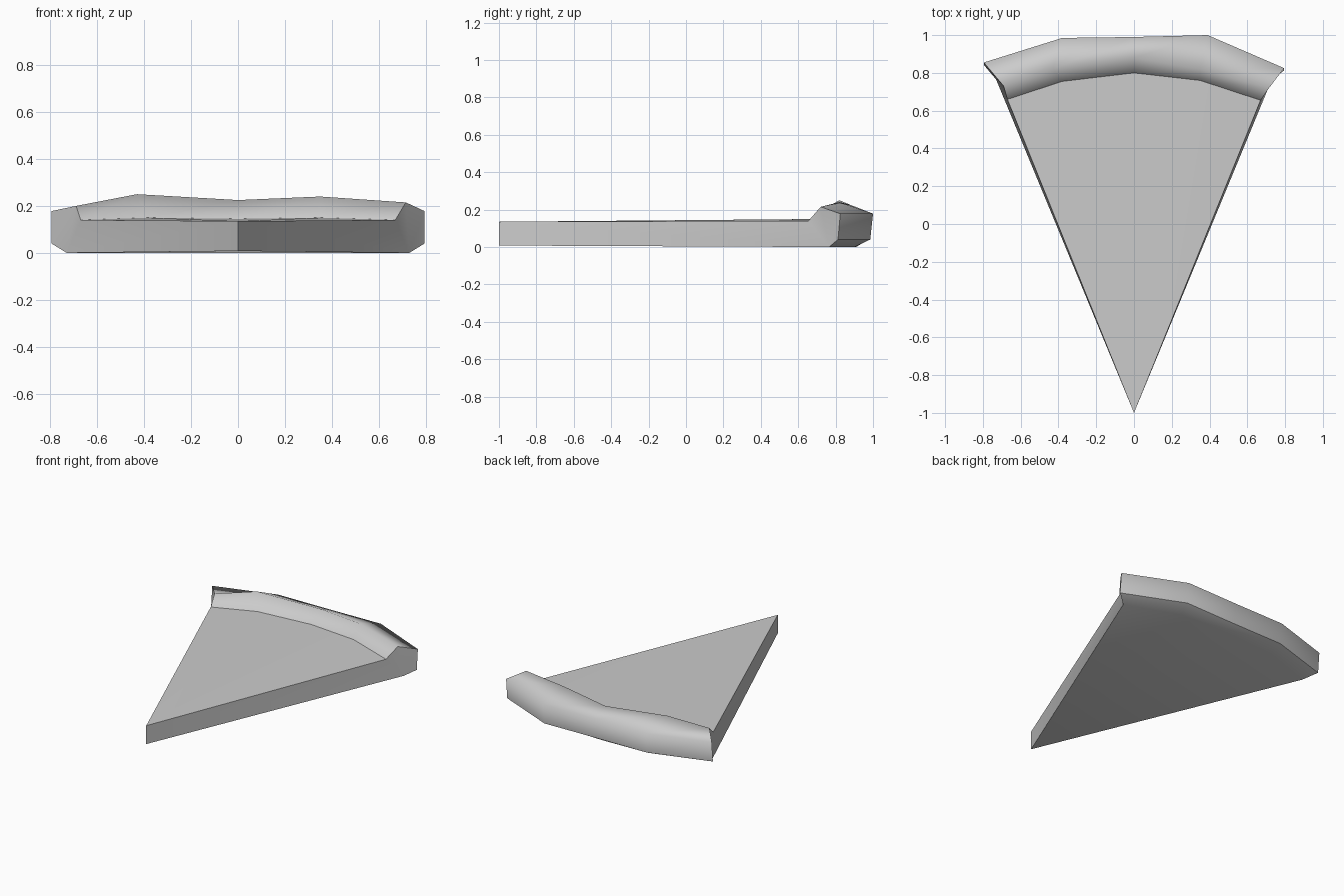
import bpy
import bmesh

if "Cube" in bpy.data.objects:
    bpy.data.objects.remove(bpy.data.objects["Cube"], do_unlink=True)

# Single plain material
grey = bpy.data.materials.new("plain grey")
grey.use_nodes = True
colour = (0.6, 0.6, 0.6, 1.0)
grey.diffuse_color = colour
grey.node_tree.nodes["Principled BSDF"].inputs["Base Color"].default_value = colour

# Crust cross-sections from right to left: inner edge, crest, outer rim, underside
sections = [
    dict(inner=(-0.67, 0.66, 0.14), crest=(-0.69, 0.73, 0.20), rim=(-0.795, 0.855), under=(-0.73, 0.765)),
    dict(inner=(-0.38, 0.755, 0.15), crest=(-0.43, 0.82, 0.25), rim=(-0.38, 0.985), under=(-0.37, 0.89)),
    dict(inner=(0, 0.8, 0.145), crest=(0, 0.88, 0.225), rim=(0, 0.99), under=(0, 0.91)),
    dict(inner=(0.35, 0.76, 0.15), crest=(0.35, 0.82, 0.24), rim=(0.39, 1.0), under=(0.37, 0.9)),
    dict(inner=(0.67, 0.655, 0.14), crest=(0.715, 0.72, 0.215), rim=(0.795, 0.825), under=(0.73, 0.765)),
]
RIM_TOP, RIM_LOW = 0.178, 0.04

bm = bmesh.new()
rings = []
for s in sections:
    x, y = s["rim"]
    points = [s["inner"], s["crest"], (x, y, RIM_TOP),
              (x, y * 0.985, RIM_LOW), (*s["under"], 0)]
    rings.append([bm.verts.new(p) for p in points])
tip_top = bm.verts.new((0, -1, 0.135))
tip_low = bm.verts.new((0, -1, 0.008))

# Crust strips between neighbouring sections
for a, b in zip(rings, rings[1:]):
    for k in range(len(a) - 1):
        bm.faces.new((a[k], b[k], b[k + 1], a[k + 1]))
    # Top and base of the wedge fan out from the tip
    bm.faces.new((tip_top, b[0], a[0]))
    bm.faces.new((tip_low, a[-1], b[-1]))

# Side walls and crust ends
for ring in (rings[0], rings[-1]):
    bm.faces.new((tip_top, ring[0], ring[-1], tip_low))
    bm.faces.new(ring)
bmesh.ops.recalc_face_normals(bm, faces=bm.faces)

# Smooth crust, with crisp creases around the top, sides and lower rim
for face in bm.faces:
    face.smooth = True


def crease(v, w):
    edge = bm.edges.get((v, w))
    if edge:
        edge.smooth = False


for a, b in zip(rings, rings[1:]):
    crease(a[0], b[0])
    crease(a[3], b[3])
for ring in (rings[0], rings[-1]):
    for v, w in zip(ring, ring[1:]):
        crease(v, w)
    crease(tip_top, ring[0])
    crease(tip_low, ring[-1])
crease(tip_top, tip_low)

mesh = bpy.data.meshes.new("pizza_slice")
bm.to_mesh(mesh)
bm.free()
mesh.materials.append(grey)
bpy.context.collection.objects.link(bpy.data.objects.new("pizza_slice", mesh))
